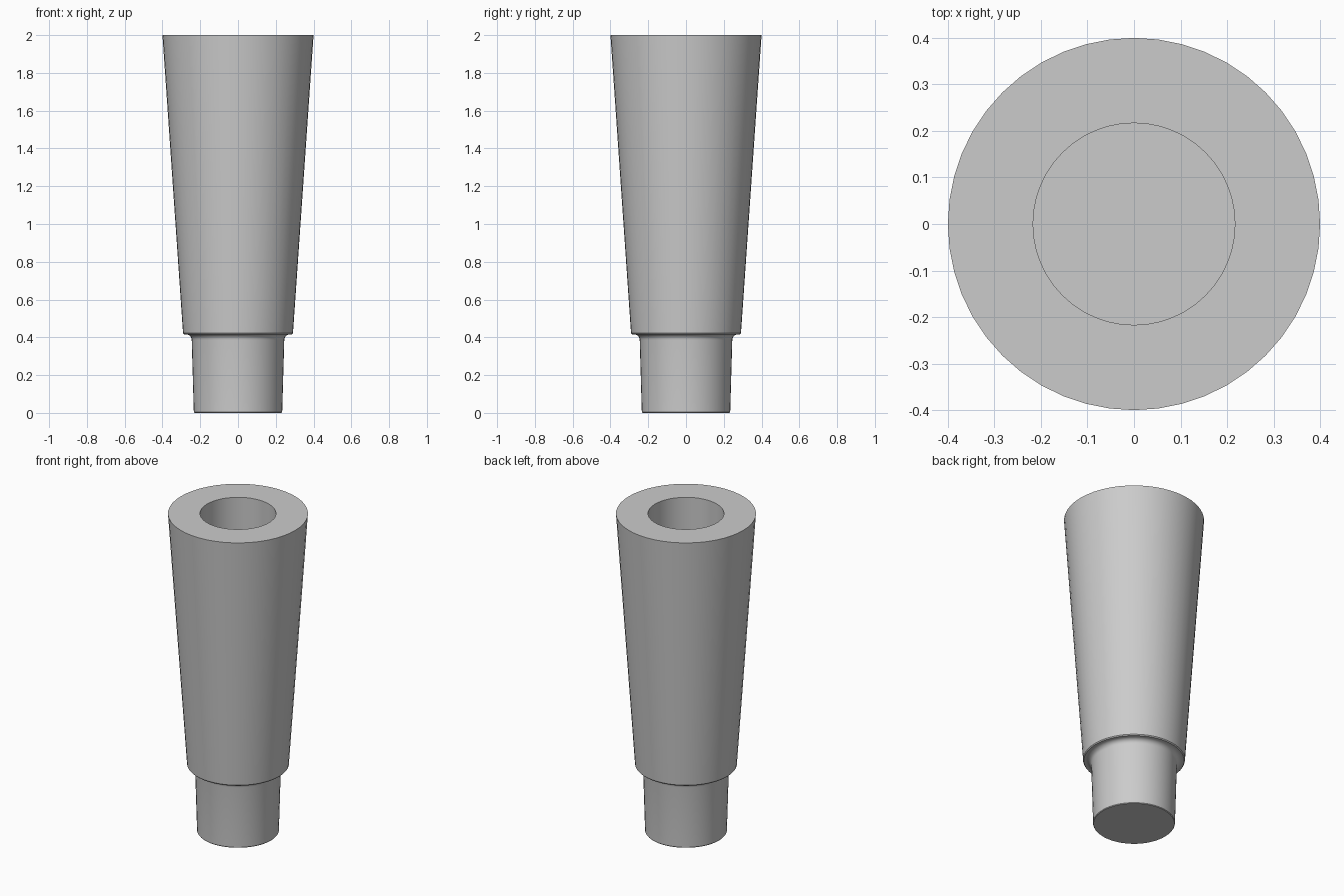
import bpy
import math
from mathutils import Vector

cube = bpy.data.objects.get("Cube")
if cube:
    bpy.data.objects.remove(cube, do_unlink=True)

SIDES = 48

# Single plain grey
grey = bpy.data.materials.new("plain_grey")
grey.use_nodes = True
colour = (0.6, 0.6, 0.6, 1.0)
grey.diffuse_color = colour
grey.node_tree.nodes["Principled BSDF"].inputs["Base Color"].default_value = colour


def lathe(name, profile):
    """Revolve (radius, height) points around z and cap both ends."""
    verts, faces = [], []
    for r, z in profile:
        for i in range(SIDES):
            a = math.tau * i / SIDES
            verts.append(Vector((r * math.cos(a), r * math.sin(a), z)))
    for k in range(len(profile) - 1):
        for i in range(SIDES):
            j = (i + 1) % SIDES
            low, high = k * SIDES, (k + 1) * SIDES
            faces.append((low + i, low + j, high + j, high + i))
    last = (len(profile) - 1) * SIDES
    faces.append(tuple(reversed(range(SIDES))))
    faces.append(tuple(range(last, last + SIDES)))
    mesh = bpy.data.meshes.new(name)
    mesh.from_pydata(verts, [], faces)
    mesh.materials.append(grey)
    obj = bpy.data.objects.new(name, mesh)
    bpy.context.collection.objects.link(obj)
    bpy.ops.object.select_all(action="DESELECT")
    obj.select_set(True)
    bpy.context.view_layer.objects.active = obj
    bpy.ops.object.shade_smooth_by_angle(angle=math.radians(35))
    return obj


# Concave fillet where the peg meets the shoulder
FILLET = 0.03
fillet = []
for step in range(7):
    a = math.pi / 2 * step / 6
    fillet.append((0.245 + FILLET * (1 - math.cos(a)),
                   0.386 + FILLET * math.sin(a)))

# Peg, fillet, shoulder, flared body, flat rim and blind bore
profile = [(0.231, 0), (0.234, 0.004)] + fillet
profile += [(0.286, 0.416), (0.291, 0.422)]
profile += [(0.4, 2), (0.217, 2), (0.217, 0.42)]
lathe("tapered_sleeve", profile)
